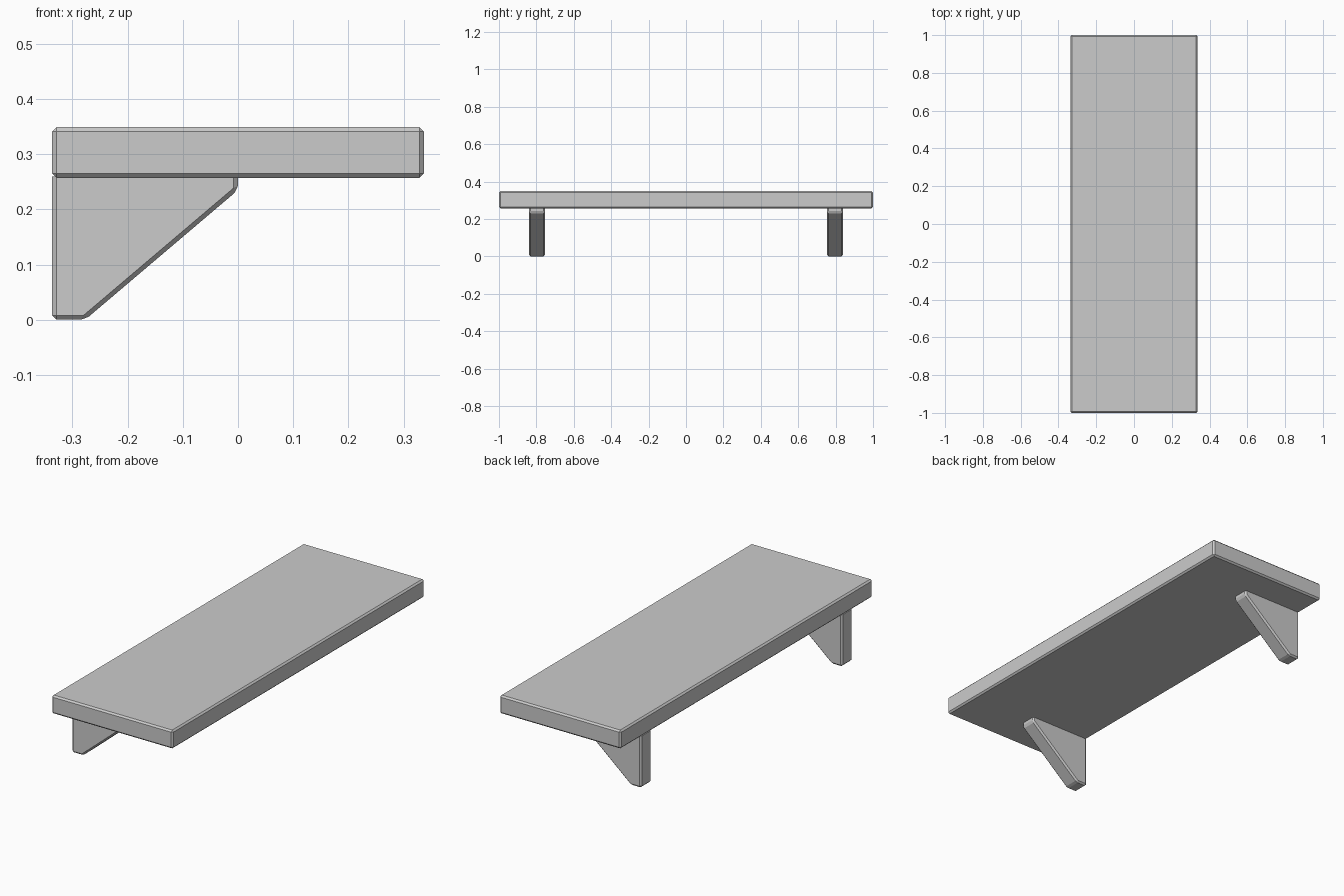
import bpy, bmesh

if "Cube" in bpy.data.objects:
    bpy.data.objects.remove(bpy.data.objects["Cube"])

BEVEL = 0.008


def make_object(name, bm):
    bmesh.ops.recalc_face_normals(bm, faces=bm.faces[:])
    mesh = bpy.data.meshes.new(name)
    bm.to_mesh(mesh)
    bm.free()
    obj = bpy.data.objects.new(name, mesh)
    bpy.context.collection.objects.link(obj)
    return obj


def extruded_profile(name, profile, y0, y1, keep_sharp_above):
    """Extrude an x-z profile along y and chamfer all edges below a height."""
    bm = bmesh.new()
    face = bm.faces.new([bm.verts.new((x, y0, z)) for x, z in profile])
    out = bmesh.ops.extrude_face_region(bm, geom=[face])
    moved = [v for v in out["geom"] if isinstance(v, bmesh.types.BMVert)]
    bmesh.ops.translate(bm, verts=moved, vec=(0, y1 - y0, 0))
    edges = [e for e in bm.edges
             if min(v.co.z for v in e.verts) < keep_sharp_above]
    bmesh.ops.bevel(bm, geom=edges, offset=BEVEL, offset_type='OFFSET',
                    segments=1, profile=0.5, affect='EDGES')
    return make_object(name, bm)


# Shelf board, chamfered all round
board = [(-0.337, 0.257), (0.337, 0.257), (0.337, 0.349), (-0.337, 0.349)]
extruded_profile("shelf_board", board, -1.0, 1.0, 1.0)

# Two triangular brackets at the wall side, flat where they meet the board
bracket = [(-0.337, 0.26), (-0.337, 0.0), (-0.277, 0.0),
           (0.0, 0.235), (0.0, 0.26)]
for name, y in (("front_bracket", -0.797), ("back_bracket", 0.797)):
    extruded_profile(name, bracket, y - 0.042, y + 0.042, 0.259)
